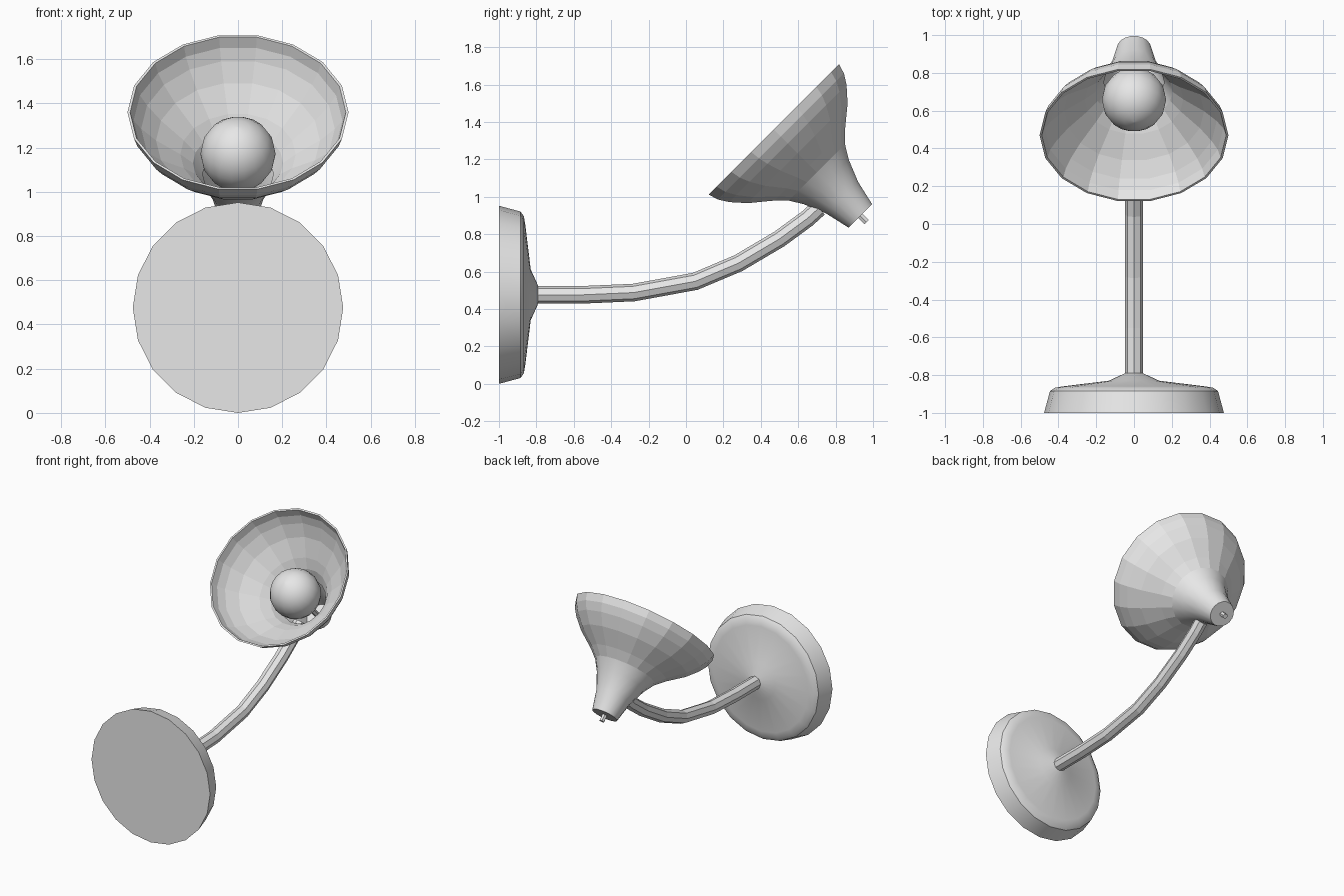
import bpy, bmesh, math
from mathutils import Vector

if "Cube" in bpy.data.objects:
    bpy.data.objects.remove(bpy.data.objects["Cube"])

grey = bpy.data.materials.new("light_grey")
grey.diffuse_color = (0.8, 0.8, 0.8, 1)
grey.use_nodes = True
grey.node_tree.nodes["Principled BSDF"].inputs["Base Color"].default_value = grey.diffuse_color
X = Vector((1, 0, 0))


def tube(name, rings, sides, cap_start=True, cap_end=True, smooth=None):
    """Skin a list of (centre, axis, radius) rings; each axis lies in the YZ plane."""
    bm = bmesh.new()
    loops = []
    for c, t, r in rings:
        v = t.cross(X)
        loops.append([bm.verts.new(c + r * (X * math.cos(a) + v * math.sin(a)))
                      for a in (2 * math.pi * k / sides for k in range(sides))])
    for p, q in zip(loops, loops[1:]):
        for k in range(sides):
            n = (k + 1) % sides
            bm.faces.new((p[k], p[n], q[n], q[k]))
    if cap_start:
        bm.faces.new(loops[0][::-1])
    if cap_end:
        bm.faces.new(loops[-1])
    me = bpy.data.meshes.new(name)
    bm.to_mesh(me)
    bm.free()
    me.materials.append(grey)
    ob = bpy.data.objects.new(name, me)
    bpy.context.collection.objects.link(ob)
    if smooth:
        bpy.context.view_layer.objects.active = ob
        ob.select_set(True)
        bpy.ops.object.shade_smooth_by_angle(angle=math.radians(smooth))
        ob.select_set(False)
    return ob


def lathe(origin, axis, profile):
    """Rings for a profile of (distance along axis, radius)."""
    return [(origin + axis * d, axis, r) for d, r in profile]


# Round base, axis along y
tube("base", lathe(Vector((0, -1, 0.476)), Vector((0, 1, 0)),
                   [(0, 0.476), (0.115, 0.445), (0.133, 0.42), (0.14, 0.38),
                    (0.17, 0.135), (0.21, 0.047)]), 20, smooth=35)

# Curved octagonal arm
path = [Vector((0, y, z)) for y, z in
        [(-0.8, 0.476), (-0.55, 0.476), (-0.28, 0.488), (0.05, 0.548),
         (0.28, 0.645), (0.5, 0.775), (0.65, 0.885), (0.71, 0.94)]]
arm = []
for i, p in enumerate(path):
    t = path[min(i + 1, len(path) - 1)] - path[max(i - 1, 0)]
    arm.append((p, t.normalized(), 0.047))
tube("arm", arm, 8)

# Bell shade: inner skin up to the rim, then outer skin down to the closed neck
mouth = Vector((0, 0.47, 1.36))
down = Vector((0, 1, -1)).normalized()
outer = [(0, 0.5), (0.053, 0.484), (0.106, 0.45), (0.18, 0.383), (0.269, 0.273),
         (0.325, 0.216), (0.396, 0.172), (0.516, 0.122), (0.654, 0.09)]
inner = [(d, r - 0.012) for d, r in outer[:7]]
shade = tube("shade", lathe(mouth, down, inner[::-1] + outer), 18, cap_start=False)
for f in shade.data.polygons:
    depth = (f.center - mouth).dot(down)
    f.use_smooth = 0.3 < depth < 0.65

# Round bulb on the shade axis
R = 0.17
tube("bulb", lathe(mouth + down * 0.266, down,
                   [(-R * math.cos(a), max(R * math.sin(a), 0.002))
                    for a in (math.pi * k / 10 for k in range(11))]), 18, smooth=40)

# Thin stem from the bulb through the neck
tube("bulb_stem", lathe(mouth, down, [(0.42, 0.018), (0.7, 0.018)]), 6)
